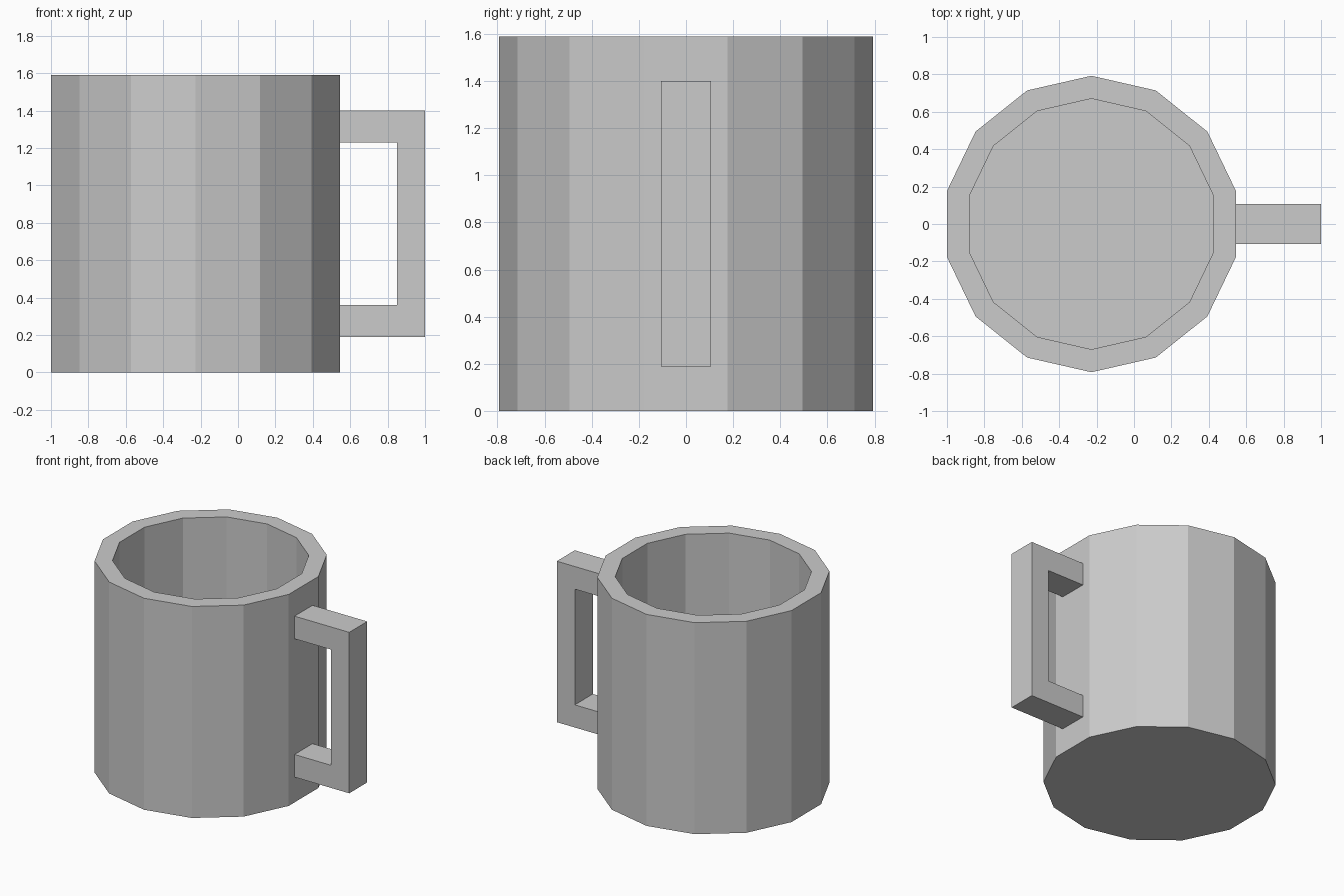
import bpy, bmesh, math

if "Cube" in bpy.data.objects:
    bpy.data.objects.remove(bpy.data.objects["Cube"])

SIDES = 14
CX = -0.2275            # axis of the cup
HEIGHT = 1.59
R_OUT, R_IN = 0.7925, 0.67
FLOOR = 0.125


def finish(bm, name):
    bmesh.ops.recalc_face_normals(bm, faces=bm.faces)
    mesh = bpy.data.meshes.new(name)
    bm.to_mesh(mesh)
    bm.free()
    obj = bpy.data.objects.new(name, mesh)
    bpy.context.collection.objects.link(obj)
    return obj


def ring(bm, radius, z):
    step = 2 * math.pi / SIDES
    return [bm.verts.new((CX + radius * math.cos((i + 0.5) * step),
                          radius * math.sin((i + 0.5) * step), z))
            for i in range(SIDES)]


# Cup body: outer wall, flat rim, inner wall, capped bottom and inner floor
bm = bmesh.new()
profile = [(R_OUT, 0), (R_OUT, HEIGHT), (R_IN, HEIGHT), (R_IN, FLOOR)]
rings = [ring(bm, r, z) for r, z in profile]
for a, b in zip(rings, rings[1:]):
    for i in range(SIDES):
        j = (i + 1) % SIDES
        bm.faces.new((a[i], a[j], b[j], b[i]))
bm.faces.new(rings[0])
bm.faces.new(rings[-1])
finish(bm, "cup_body")

# Handle: squared C profile extruded across y, ends set into the wall
bm = bmesh.new()
outline = [(0.50, 0.19), (1.0, 0.19), (1.0, 1.40), (0.50, 1.40),
           (0.50, 1.23), (0.85, 1.23), (0.85, 0.36), (0.50, 0.36)]
face = bm.faces.new([bm.verts.new((x, -0.107, z)) for x, z in outline])
ext = bmesh.ops.extrude_face_region(bm, geom=[face], use_keep_orig=True)
bmesh.ops.translate(bm, vec=(0, 0.214, 0),
                    verts=[g for g in ext["geom"] if isinstance(g, bmesh.types.BMVert)])
finish(bm, "handle")
